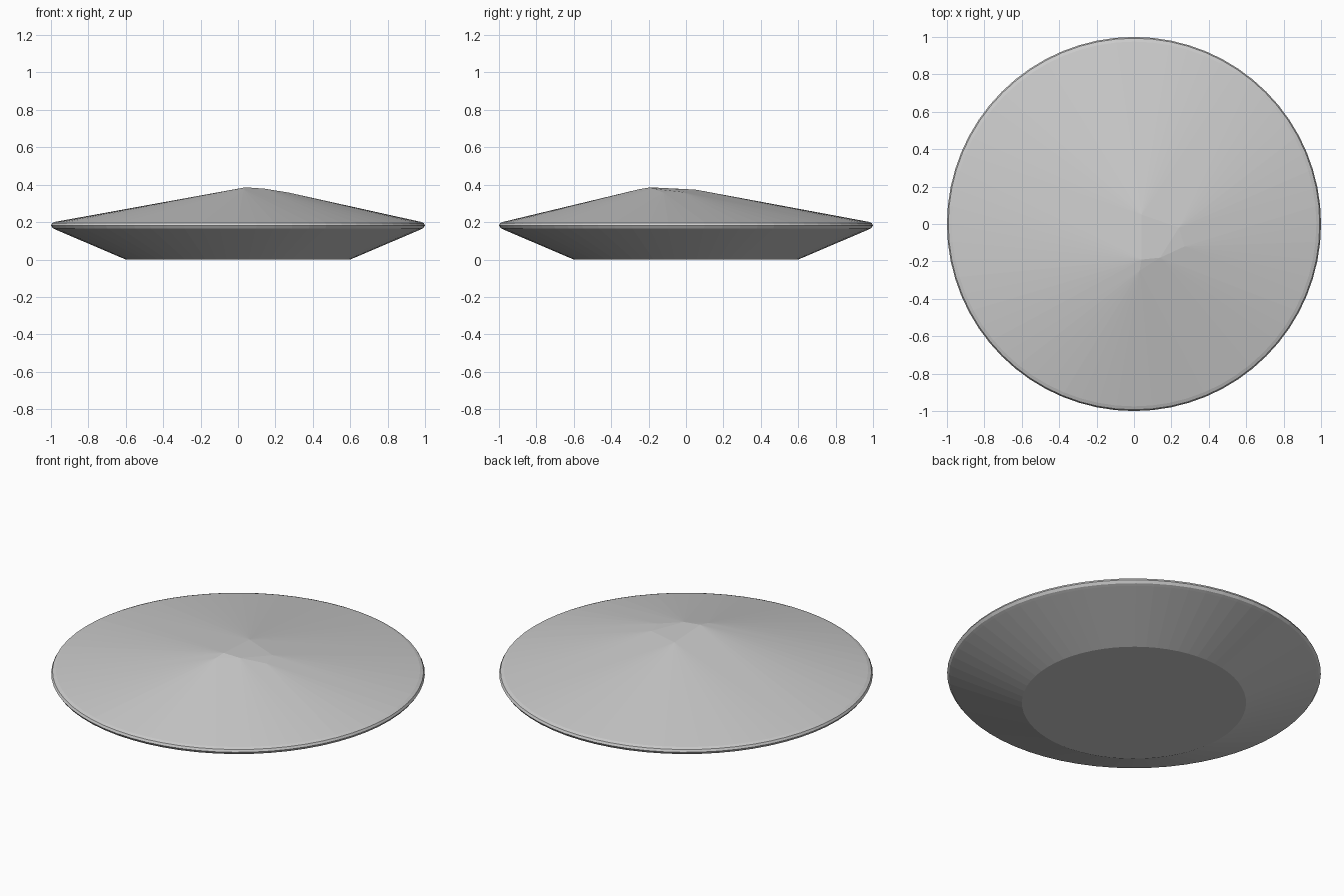
import bpy, bmesh, math

cube = bpy.data.objects.get("Cube")
if cube:
    bpy.data.objects.remove(cube)

SEGMENTS = 64

grey = bpy.data.materials.new("light grey")
grey.use_nodes = True
colour = (0.6, 0.6, 0.6, 1)
grey.diffuse_color = colour
grey.node_tree.nodes["Principled BSDF"].inputs["Base Color"].default_value = colour


def add_object(name, bm):
    bmesh.ops.recalc_face_normals(bm, faces=bm.faces)
    mesh = bpy.data.meshes.new(name)
    bm.to_mesh(mesh)
    bm.free()
    mesh.materials.append(grey)
    obj = bpy.data.objects.new(name, mesh)
    bpy.context.collection.objects.link(obj)
    return obj


def add_ring(bm, radius, z):
    step = math.tau / SEGMENTS
    return [bm.verts.new((radius * math.cos(i * step), radius * math.sin(i * step), z))
            for i in range(SEGMENTS)]


# Dish: flat base, sloping wall and rounded rim
profile = [(0.6, 0), (0.975, 0.16), (0.99, 0.167), (1, 0.182), (0.993, 0.195), (0.975, 0.202)]
bm = bmesh.new()
rings = [add_ring(bm, r, z) for r, z in profile]
bm.faces.new(rings[0])
for low, high in zip(rings, rings[1:]):
    for i in range(SEGMENTS):
        j = (i + 1) % SEGMENTS
        bm.faces.new((low[i], low[j], high[j], high[i]))
add_object("dish", bm)

# Heap: hull stretched from the rim over a few off-centre peaks
peaks = [(0.04, -0.19, 0.386), (0.03, -0.25, 0.376), (0.14, -0.18, 0.379),
         (0.27, -0.12, 0.358), (0.24, -0.02, 0.361), (0.04, 0.05, 0.374)]
bm = bmesh.new()
rim = add_ring(bm, *profile[-1])
for peak in peaks:
    bm.verts.new(peak)
hull = bmesh.ops.convex_hull(bm, input=bm.verts[:])
# Open underside, hidden inside the dish
rim_verts = set(rim)
under = [f for f in bm.faces if all(v in rim_verts for v in f.verts)]
bmesh.ops.delete(bm, geom=under, context="FACES")
add_object("heap", bm)
